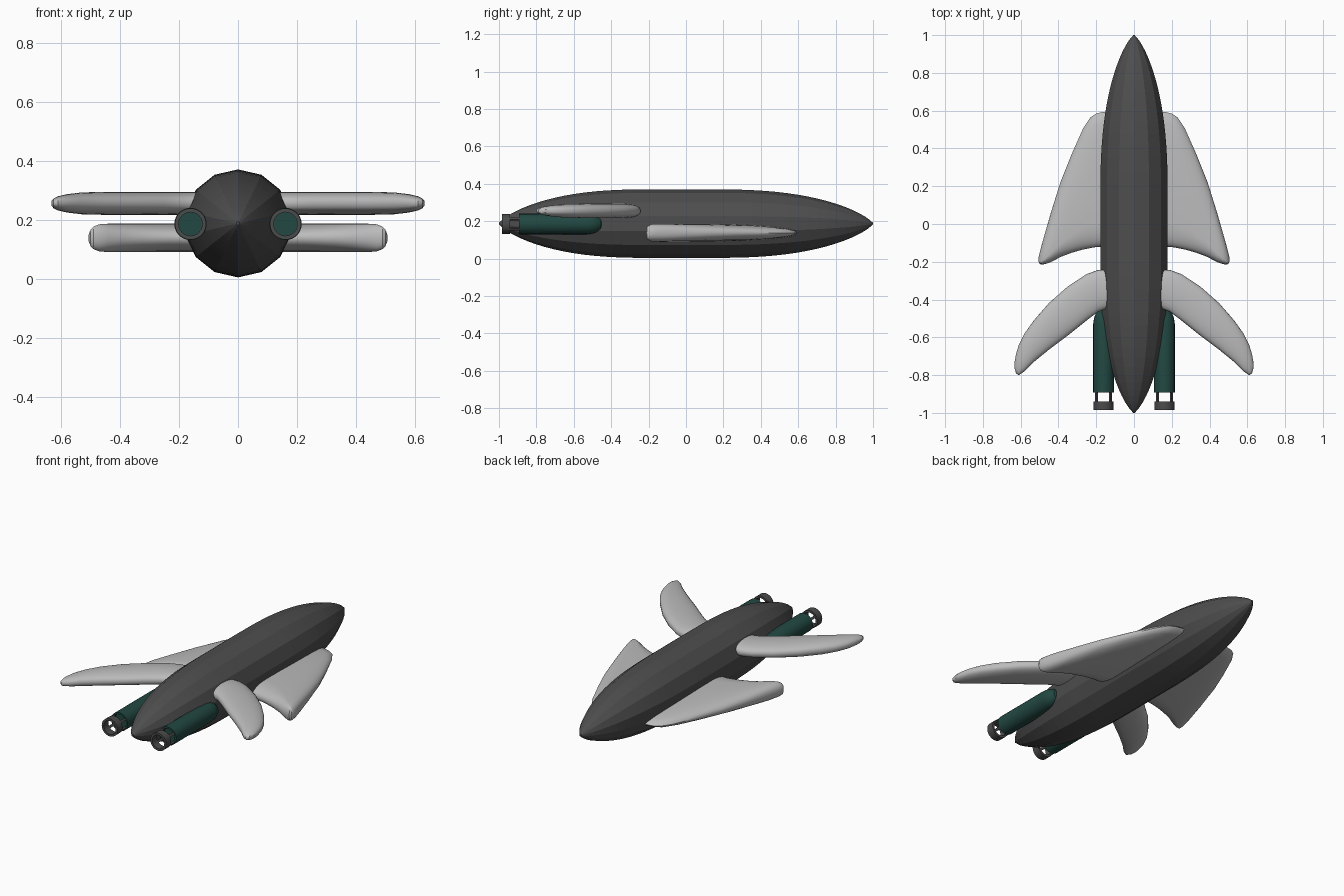
import bpy, bmesh, math
from mathutils import Matrix

if "Cube" in bpy.data.objects:
    bpy.data.objects.remove(bpy.data.objects["Cube"])


def material(name, r, g, b):
    m = bpy.data.materials.new(name)
    m.diffuse_color = (r, g, b, 1)
    m.use_nodes = True
    m.node_tree.nodes["Principled BSDF"].inputs["Base Color"].default_value = m.diffuse_color
    return m


BODY = material("dark grey", 0.075, 0.075, 0.075)
WING = material("light grey", 0.50, 0.50, 0.50)
ENGINE = material("deep green", 0.016, 0.065, 0.054)
NOZZLE = material("nozzle grey", 0.07, 0.07, 0.07)


def make(name, rings, mat, closed=False, smooth=True):
    """Skin a list of equal-length closed rings of points."""
    bm = bmesh.new()
    vs = [[bm.verts.new(p) for p in ring] for ring in rings]
    n = len(rings[0])
    pairs = list(zip(vs, vs[1:])) + ([(vs[-1], vs[0])] if closed else [])
    for a, b in pairs:
        for i in range(n):
            j = (i + 1) % n
            bm.faces.new((a[i], a[j], b[j], b[i]))
    if not closed:
        bm.faces.new(vs[0])
        bm.faces.new(vs[-1])
    bmesh.ops.remove_doubles(bm, verts=bm.verts, dist=1e-5)
    bmesh.ops.recalc_face_normals(bm, faces=bm.faces)
    me = bpy.data.meshes.new(name)
    bm.to_mesh(me)
    bm.free()
    me.materials.append(mat)
    ob = bpy.data.objects.new(name, me)
    bpy.context.collection.objects.link(ob)
    if smooth:
        bpy.ops.object.select_all(action='DESELECT')
        ob.select_set(True)
        bpy.context.view_layer.objects.active = ob
        bpy.ops.object.shade_smooth_by_angle(angle=math.radians(35))
    return ob


def circle(x, y, z, r, n):
    return [(x + r * math.sin(2 * math.pi * i / n), y,
             z + r * math.cos(2 * math.pi * i / n)) for i in range(n)]


# fuselage: 14-sided spindle along y
def body_radius(y):
    s = (y - 0.15) / 0.85 if y > 0.15 else max(0, (-0.2 - y) / 0.8)
    return max(0.006, 0.183 * max(0, 1 - s ** 2.5) ** 0.75)


ys = [-math.cos(math.pi * i / 44) for i in range(45)]
make("fuselage", [circle(0, y, 0.187, body_radius(y), 14) for y in ys],
     BODY, smooth=False)


# wings: lofted rounded sections, rows are (x, leading y, trailing y, half thickness)
def section(side, z, row, peak, power):
    x, lead, trail, h = row
    chord = lead - trail
    pts = []
    n = 28
    for i in range(n):
        a = 2 * math.pi * i / n
        c, s = math.cos(a), math.sin(a)
        u = peak - peak * c if c > 0 else peak - (1 - peak) * c
        pts.append((side * x, lead - chord * u,
                    z + h * math.copysign(abs(s) ** power, s)))
    return pts


front_rows = [(0.10, 0.60, -0.11, 0.048), (0.17, 0.592, -0.12, 0.048),
              (0.20, 0.585, -0.122, 0.048), (0.23, 0.565, -0.127, 0.048),
              (0.27, 0.505, -0.135, 0.048), (0.33, 0.37, -0.152, 0.048),
              (0.39, 0.22, -0.175, 0.048), (0.44, 0.06, -0.202, 0.048),
              (0.47, -0.045, -0.212, 0.046), (0.49, -0.115, -0.215, 0.038),
              (0.50, -0.155, -0.21, 0.028), (0.506, -0.178, -0.198, 0.012)]
rear_rows = [(0.10, -0.25, -0.43, 0.039), (0.155, -0.243, -0.452, 0.039),
             (0.19, -0.243, -0.465, 0.039), (0.25, -0.265, -0.51, 0.039),
             (0.35, -0.33, -0.59, 0.039), (0.45, -0.418, -0.665, 0.039),
             (0.53, -0.51, -0.73, 0.037), (0.58, -0.58, -0.78, 0.031),
             (0.61, -0.64, -0.80, 0.024), (0.625, -0.69, -0.79, 0.017),
             (0.632, -0.73, -0.765, 0.008)]

for side, label in ((-1, "left"), (1, "right")):
    make("front_wing_" + label,
         [section(side, 0.138, r, 0.82, 0.9) for r in front_rows], WING)
    make("rear_wing_" + label,
         [section(side, 0.255, r, 0.5, 0.75) for r in rear_rows], WING)

    # engine pod with a domed nose and a shallow recess at the back
    ex, ez = side * 0.161, 0.185
    pod = [(-0.87, 0.001), (-0.87, 0.042), (-0.893, 0.044), (-0.893, 0.055),
           (-0.53, 0.055), (-0.50, 0.051), (-0.475, 0.042), (-0.455, 0.026),
           (-0.45, 0.002)]
    make("engine_" + label, [circle(ex, y, ez, r, 24) for y, r in pod], ENGINE)

    # hollow exhaust ring
    ring = [(-0.985, 0.040), (-0.985, 0.053), (-0.94, 0.053), (-0.94, 0.040)]
    make("exhaust_ring_" + label, [circle(ex, y, ez, r, 24) for y, r in ring],
         NOZZLE, closed=True)

    # four struts joining ring and pod
    for k, deg in enumerate((35, 145, 215, 325)):
        m = Matrix.Translation((ex, 0, ez)) @ Matrix.Rotation(math.radians(deg), 4, 'Y')
        rect = [(0.041, -0.007), (0.051, -0.007), (0.051, 0.007), (0.041, 0.007)]
        rings = [[m @ Matrix.Translation((x, y, z)).translation for x, z in rect]
                 for y in (-0.945, -0.885)]
        make(f"exhaust_strut_{label}_{k + 1}", rings, NOZZLE, smooth=False)
